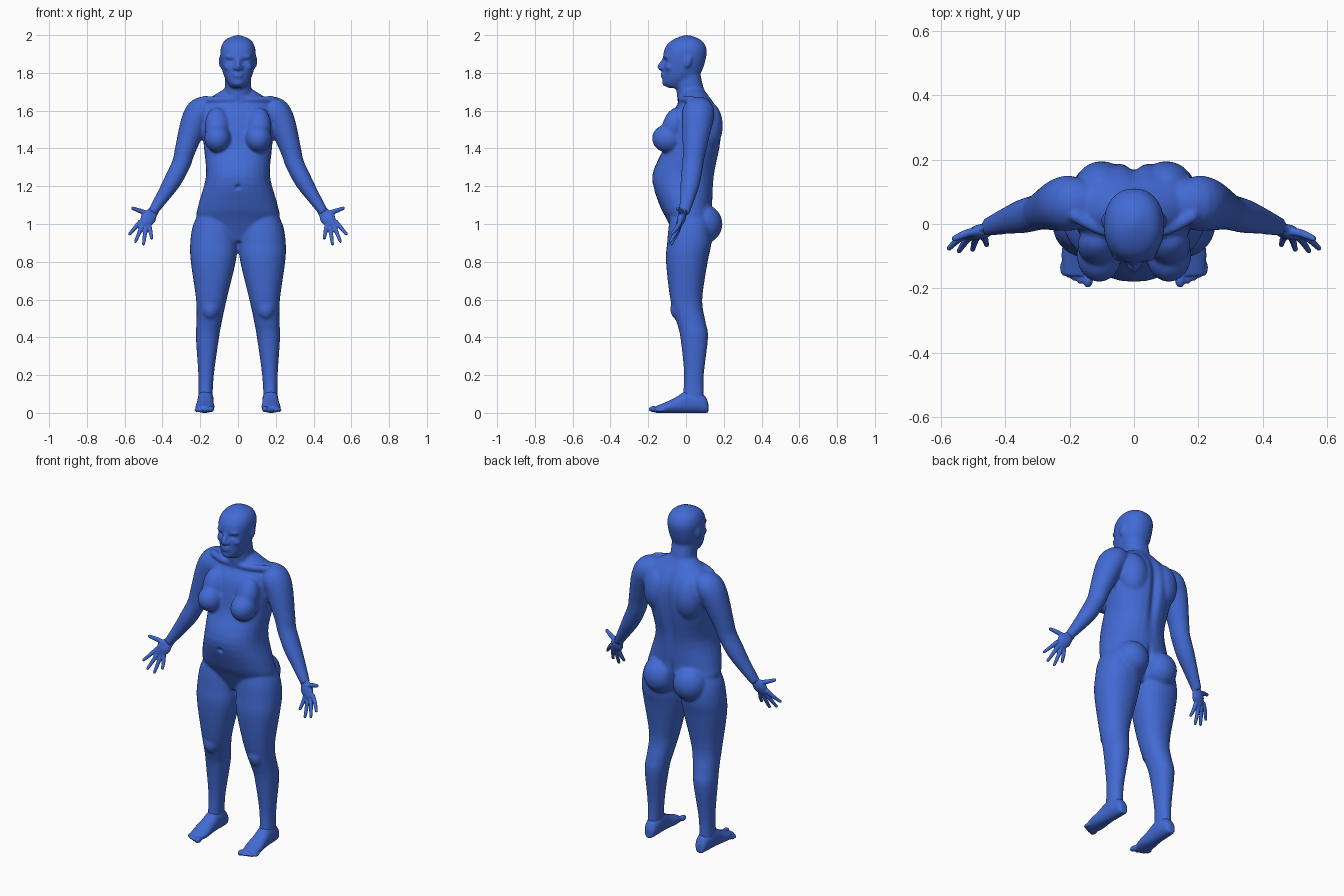
import bpy, bmesh, math
from mathutils import Vector, Matrix

cube = bpy.data.objects.get("Cube")
if cube:
    bpy.data.objects.remove(cube, do_unlink=True)

blue = (.055, .145, .66, 1)
material = bpy.data.materials.new("blue_clay")
material.use_nodes = True
material.diffuse_color = blue
material.node_tree.nodes["Principled BSDF"].inputs["Base Color"].default_value = blue


def resample(rows, steps=4):
    """Smooth curve through rows of numbers, with tangents taken from the neighbours."""
    result = []
    last = len(rows) - 1
    for index in range(last):
        before, start = rows[max(index - 1, 0)], rows[index]
        end, after = rows[index + 1], rows[min(index + 2, last)]
        for step in range(steps):
            t = step / steps
            ease = t * t * (3 - 2 * t)
            leave, arrive = t * (1 - t) ** 2 / 2, t * t * (t - 1) / 2
            result.append([b + (c - b) * ease + (c - a) * leave + (d - b) * arrive
                           for a, b, c, d in zip(before, start, end, after)])
    return result + [list(rows[last])]


def loft(bm, rings, power=2, sides=28):
    """Closed skin over rings, each given as centre and two half axes."""
    def bulge(value):
        return math.copysign(abs(value) ** (2 / power), value)

    loops = []
    for centre, across, along in rings:
        angles = [math.tau * i / sides for i in range(sides)]
        loops.append([bm.verts.new(centre + across * bulge(math.cos(angle)) + along * bulge(math.sin(angle)))
                      for angle in angles])
    for lower, upper in zip(loops, loops[1:]):
        for i in range(sides):
            j = (i + 1) % sides
            bm.faces.new((lower[i], lower[j], upper[j], upper[i]))
    bm.faces.new(list(reversed(loops[0])))
    bm.faces.new(loops[-1])


def stack(bm, rows, side=1):
    """Level slices given as height, inner edge, outer edge, front, back."""
    rings = []
    for height, inner, outer, front, back in resample(rows):
        centre = Vector((side * (inner + outer) / 2, (front + back) / 2, height))
        rings.append((centre, Vector(((outer - inner) / 2, 0, 0)), Vector((0, (back - front) / 2, 0))))
    loft(bm, rings, power=2.2)


def symmetric_stack(bm, rows):
    """Level slices given as height, half width, front, back."""
    stack(bm, [(height, -width, width, front, back) for height, width, front, back in rows])


def tube(bm, rows, side=1, depth=1):
    """Round limb along a path of x, y, z, radius; depth scales it front to back."""
    rows = resample(rows)
    points = [Vector((side * x, y, z)) for x, y, z, radius in rows]
    rings = []
    for i, point in enumerate(points):
        ahead, behind = points[min(i + 1, len(points) - 1)], points[max(i - 1, 0)]
        tangent = (ahead - behind).normalized()
        across = tangent.cross(Vector((0, 1, 0))).normalized()
        radius = rows[i][-1]
        rings.append((point, across * radius, across.cross(tangent) * radius * depth))
    loft(bm, rings)


def blob(bm, location, size, side=1, tilt=0):
    x, y, z = location
    matrix = (Matrix.Translation((side * x, y, z)) @ Matrix.Rotation(tilt, 4, 'X')
              @ Matrix.Diagonal((*size, 1)))
    bmesh.ops.create_uvsphere(bm, u_segments=24, v_segments=16, radius=1, matrix=matrix)


def press(mesh, dents):
    """Press each dent inward along y, against the way its surface faces."""
    skin = bmesh.new()
    skin.from_mesh(mesh)
    for (x, y, z), (wide, deep, tall), push in dents:
        for vertex in skin.verts:
            a, b, c = vertex.co
            if abs(c - z) < 3 * tall and abs(a - x) < 3 * wide and vertex.normal.y * push < 0:
                distance = ((a - x) / wide) ** 2 + ((b - y) / deep) ** 2 + ((c - z) / tall) ** 2
                vertex.co.y += push * math.exp(-distance)
    skin.to_mesh(mesh)
    skin.free()


def finish(bm, name, voxel, relax, dents=()):
    """Fuse the parts into one skin, relax it, then press in the dents."""
    bmesh.ops.recalc_face_normals(bm, faces=bm.faces)
    rough = bpy.data.meshes.new(name + "_rough")
    bm.to_mesh(rough)
    bm.free()
    part = bpy.data.objects.new(name, rough)
    bpy.context.scene.collection.objects.link(part)
    fuse = part.modifiers.new("fuse", 'REMESH')
    fuse.mode = 'VOXEL'
    fuse.voxel_size = voxel
    smooth = part.modifiers.new("relax", 'SMOOTH')
    smooth.iterations = relax
    graph = bpy.context.evaluated_depsgraph_get()
    mesh = bpy.data.meshes.new_from_object(part.evaluated_get(graph))
    part.modifiers.clear()
    part.data = mesh
    bpy.data.meshes.remove(rough)
    press(mesh, dents)
    mesh.materials.clear()
    mesh.materials.append(material)
    mesh.shade_smooth()


body = bmesh.new()

# Torso from crotch to collar
symmetric_stack(body, [
    (.91, .07, -.05, .08), (1.02, .21, -.1, .14), (1.1, .21, -.14, .14), (1.25, .17, -.18, .15),
    (1.4, .18, -.12, .18), (1.5, .19, -.1, .19), (1.58, .19, -.08, .18), (1.64, .18, -.04, .15),
    (1.68, .13, -.03, .12), (1.71, .08, -.02, .1)])

# Neck, then head from chin to crown
symmetric_stack(body, [(1.62, .08, -.04, .13), (1.7, .07, -.05, .1), (1.82, .07, -.06, .07)])
symmetric_stack(body, [
    (1.72, .03, -.09, -.02), (1.74, .05, -.12, .02), (1.8, .08, -.12, .08), (1.9, .094, -.12, .11),
    (1.95, .085, -.1, .1), (1.98, .06, -.06, .07), (2, .01, -.01, .02)])

# Nose, lips and chin
tube(body, [(0, -.11, 1.88, .01), (0, -.13, 1.85, .012), (0, -.14, 1.83, .013), (0, -.13, 1.82, .01)])
for height, width in ((1.795, .028), (1.78, .025)):
    blob(body, (0, -.12, height), (width, .016, .008))
blob(body, (0, -.11, 1.75), (.026, .018, .02))

for side in (1, -1):
    # Nostril, brow, cheek and ear
    blob(body, (.016, -.124, 1.825), (.01, .014, .01), side)
    blob(body, (.04, -.1, 1.886), (.03, .02, .008), side)
    blob(body, (.05, -.085, 1.83), (.025, .025, .02), side)
    blob(body, (.09, .01, 1.86), (.013, .02, .036), side, tilt=-.25)
    # Collar bone and shoulder blade
    tube(body, [(.02, -.03, 1.66, .016), (.1, -.02, 1.66, .016), (.19, .03, 1.66, .02)], side)
    blob(body, (.1, .115, 1.52), (.085, .08, .13), side)
    # Breast and its upper slope
    blob(body, (.108, -.096, 1.453), (.07, .084, .075), side)
    blob(body, (.11, -.065, 1.52), (.065, .06, .1), side, tilt=-.3)
    # Arm
    tube(body, [(.13, .07, 1.62, .05), (.19, .066, 1.6, .075), (.23, .06, 1.54, .073), (.28, .044, 1.39, .055),
                (.3, .036, 1.32, .05), (.345, .024, 1.23, .047), (.395, .01, 1.15, .037),
                (.455, -.01, 1.06, .025)], side, depth=1.12)
    # Buttock, leg and kneecap
    blob(body, (.098, .09, 1), (.1, .103, .105), side)
    stack(body, [
        (1.08, .06, .19, -.07, .1), (1, .015, .236, -.09, .13), (.9, .004, .253, -.1, .135),
        (.8, .012, .25, -.106, .115), (.6, .06, .222, -.083, .086), (.48, .086, .22, -.05, .104),
        (.4, .1, .223, -.03, .117), (.2, .128, .21, -.01, .094), (.07, .135, .21, -.02, .095)], side)
    blob(body, (.148, -.045, .55), (.045, .038, .055), side)

# Navel, spine, cleft and eye sockets with lids
dents = [((0, -.18, 1.195), (.011, .05, .011), .02), ((0, .18, 1.45), (.024, .1, .2), -.024),
         ((0, .17, 1), (.016, .1, .08), -.03)]
for x in (.036, -.036):
    eye = (x, -.11, 1.862)
    dents += [(eye, (.018, .04, .011), .013), (eye, (.011, .04, .006), -.008)]
finish(body, "body", voxel=.008, relax=6, dents=dents)

fingertips = [(.573, -.075, .948), (.542, -.083, .908), (.5, -.078, .895), (.457, -.064, .925)]
first_knuckle, last_knuckle = Vector((.515, -.03, 1.015)), Vector((.47, -.034, .995))


def digit(bm, base, tip, radius, side):
    """Tapered finger with a slight bend and a round tip."""
    middle = base.lerp(tip, .5) + Vector((0, .005, 0))
    tube(bm, [(*base, radius * 1.1), (*middle, radius), (*tip, radius * .75)], side)
    blob(bm, tip, [radius * .78] * 3, side)


for side, label in ((1, "left"), (-1, "right")):
    # Palm, thumb and fingers
    hand = bmesh.new()
    tube(hand, [(.43, 0, 1.095, .025), (.452, -.012, 1.062, .029), (.475, -.024, 1.03, .04),
                (.498, -.037, .992, .026)], side, depth=.55)
    blob(hand, (.44, -.005, 1.08), (.024, .024, .028), side)
    blob(hand, (.474, -.023, 1.052), (.022, .017, .02), side)
    digit(hand, Vector((.478, -.022, 1.055)), Vector((.556, -.045, 1.083)), .0125, side)
    for i, tip in enumerate(fingertips):
        digit(hand, first_knuckle.lerp(last_knuckle, i / 3), Vector(tip), .011, side)
    finish(hand, label + "_hand", voxel=.004, relax=3)

    # Foot from heel to ball, sole flat on the ground
    foot = bmesh.new()
    rings = []
    for y, width, height in resample([(.118, .02, .05), (.1, .034, .09), (.05, .042, .12), (0, .043, .117),
                                      (-.05, .046, .085), (-.1, .05, .06), (-.16, .04, .036)]):
        centre = Vector((side * (.172 - y * .03), y, height / 2))
        rings.append((centre, Vector((width, 0, 0)), Vector((0, 0, height / 2))))
    loft(foot, rings, power=2.2)
    # Toes, shrinking outward
    blob(foot, (.143, -.172, .02), (.0165, .026, .0165), side)
    for i in range(1, 5):
        radius = .0125 - i * .0006
        blob(foot, (.15 + i * .0175, -.172 + i * .009, .015), (radius, .024, radius), side)
    finish(foot, label + "_foot", voxel=.005, relax=4)
